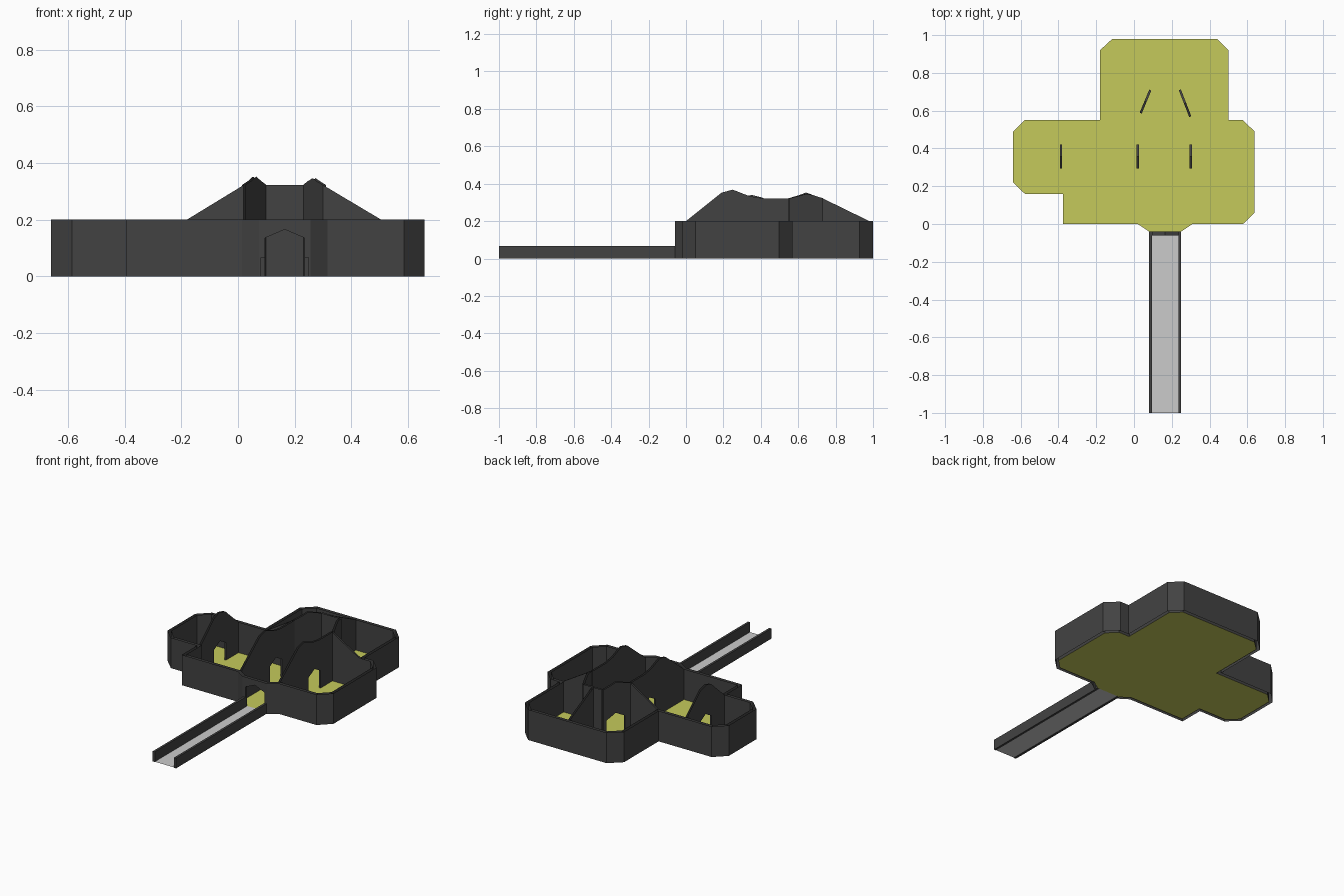
import bpy
from mathutils import Vector

if "Cube" in bpy.data.objects:
    bpy.data.objects.remove(bpy.data.objects["Cube"])


def material(name, rgb):
    m = bpy.data.materials.new(name)
    m.diffuse_color = (*rgb, 1)
    m.use_nodes = True
    m.node_tree.nodes["Principled BSDF"].inputs["Base Color"].default_value = m.diffuse_color
    return m


DARK = material("dark_wall", (0.055, 0.055, 0.055))
YELLOW = material("yellow_floor", (0.56, 0.59, 0.105))
GREY = material("light_grey_path", (0.6, 0.6, 0.6))


def build(name, polygons, mat):
    verts, faces = [], []
    for poly in polygons:
        faces.append(range(len(verts), len(verts) + len(poly)))
        verts += poly
    mesh = bpy.data.meshes.new(name)
    mesh.from_pydata(verts, [], [list(f) for f in faces])
    mesh.materials.append(mat)
    obj = bpy.data.objects.new(name, mesh)
    bpy.context.collection.objects.link(obj)
    return obj


def door_outline(door):
    """Five-sided doorway as (distance, height)."""
    t0, t1, shoulder, peak = door
    w = t1 - t0
    return [(t0, 0), (t0, shoulder), (t0 + w * 0.5, peak), (t1, shoulder), (t1, 0)]


def wall(name, a, b, top, door=None, offsets=(0.006, -0.006)):
    """Two facing sheets from a to b, open on top, with a doorway lining."""
    a, b = Vector((*a, 0)), Vector((*b, 0))
    d = (b - a).normalized()
    side = Vector((d.y, -d.x, 0))
    gap = door_outline(door) if door else []
    length = (b - a).length
    outline = [(0, 0)] + gap + [(length, 0)] + top[::-1]

    def place(p, off):
        return tuple(a + d * p[0] + side * off + Vector((0, 0, p[1])))

    polys = [[place(p, offsets[0]) for p in outline],
             [place(p, offsets[1]) for p in outline[::-1]]]
    for p, q in zip(gap, gap[1:]):
        polys.append([place(p, offsets[0]), place(p, offsets[1]),
                      place(q, offsets[1]), place(q, offsets[0])])
    return build(name, polys, DARK)


# Floor plan, counter-clockwise from the entrance
plan = [(.08, -.04), (.25, -.04), (.31, 0), (.577, 0), (.638, .06), (.638, .49),
        (.577, .55), (.5, .55), (.5, .92), (.44, .98), (-.115, .98), (-.18, .92),
        (-.18, .55), (-.578, .55), (-.64, .49), (-.64, .22), (-.578, .16),
        (-.375, .16), (-.375, 0), (.02, 0)]
build("floor", [[(x, y, 0) for x, y in plan]], YELLOW)


def offset_plan(points, dist):
    """Mitred outward offset."""
    result = []
    for i, p in enumerate(points):
        p = Vector(p)
        e0 = (p - Vector(points[i - 1])).normalized()
        e1 = (Vector(points[(i + 1) % len(points)]) - p).normalized()
        n0, n1 = Vector((e0.y, -e0.x)), Vector((e1.y, -e1.x))
        result.append(tuple(p + (n0 + n1) * dist / (1 + n0.dot(n1))))
    return result


# Outer walls: outer and inner shell, skipping the entrance side
H = 0.2
outer = offset_plan(plan, 0.02)
shell = []
for i in range(1, len(plan)):
    j = (i + 1) % len(plan)
    for p, q in ((outer[i], outer[j]), (plan[j], plan[i])):
        shell.append([(*p, 0), (*q, 0), (*q, H), (*p, H)])
build("outer_walls", shell, DARK)

# Entrance: pointed doorway cut through both shells
entry = door_outline((.095, .235, .135, .165))
faces = []
for ring, step in ((outer, 1), (plan, -1)):
    x0, x1, y = ring[0][0], ring[1][0], ring[0][1]
    pts = [(x0, 0)] + entry + [(x1, 0), (x1, H), (x0, H)]
    faces.append([(x, y, z) for x, z in pts[::step]])
for p, q in zip(entry, entry[1:]):
    faces.append([(p[0], -.06, p[1]), (p[0], -.04, p[1]),
                  (q[0], -.04, q[1]), (q[0], -.06, q[1])])
build("entrance_wall", faces, DARK)

# Hall side walls with raised gables
gable = [(0, .2), (.19, .352), (.25, .368), (.34, .333), (.41, .322), (.55, .322)]
for name, x in (("hall_wall_left", .02), ("hall_wall_right", .3)):
    wall(name, (x, 0), (x, .55), gable, (.295, .42, .115, .15))

# Left room partition
wall("left_room_wall", (-.387, .16), (-.387, .55),
     [(0, .2), (.14, .325), (.19, .34), (.25, .325), (.39, .2)],
     (.135, .26, .115, .15))

# Sloping walls between side rooms and back rooms
wall("back_left_slope", (-.18, .55), (.02, .55), [(0, .2), (.2, .322)])
wall("back_right_slope", (.3, .55), (.505, .55), [(0, .322), (.205, .2)])

# Slanted walls at the end of the hall
wall("slanted_wall_left", (.02, .55), (.095, .73),
     [(0, .322), (.06, .338), (.1, .352), (.15, .335), (.195, .322)],
     (.04, .172, .115, .15))
wall("slanted_wall_right", (.305, .55), (.235, .73),
     [(0, .322), (.06, .336), (.1, .346), (.15, .335), (.193, .322)],
     (.02, .172, .115, .15))
wall("hall_end_wall", (.095, .73), (.235, .73), [(0, .322), (.14, .322)])
wall("back_room_divider", (.165, .73), (.165, .98), [(0, .322), (.25, .2)])

# Entrance path with kerbs on both sides
build("path", [[(.095, -1, .002), (.235, -1, .002), (.235, -.04, .002), (.095, -.04, .002)]], GREY)
for name, x in (("path_kerb_left", .0875), ("path_kerb_right", .2425)):
    bpy.ops.mesh.primitive_cube_add(size=1, location=(x, -.52, .0335))
    kerb = bpy.context.object
    kerb.name = name
    kerb.scale = (.015, .96, .067)
    kerb.data.materials.append(DARK)
